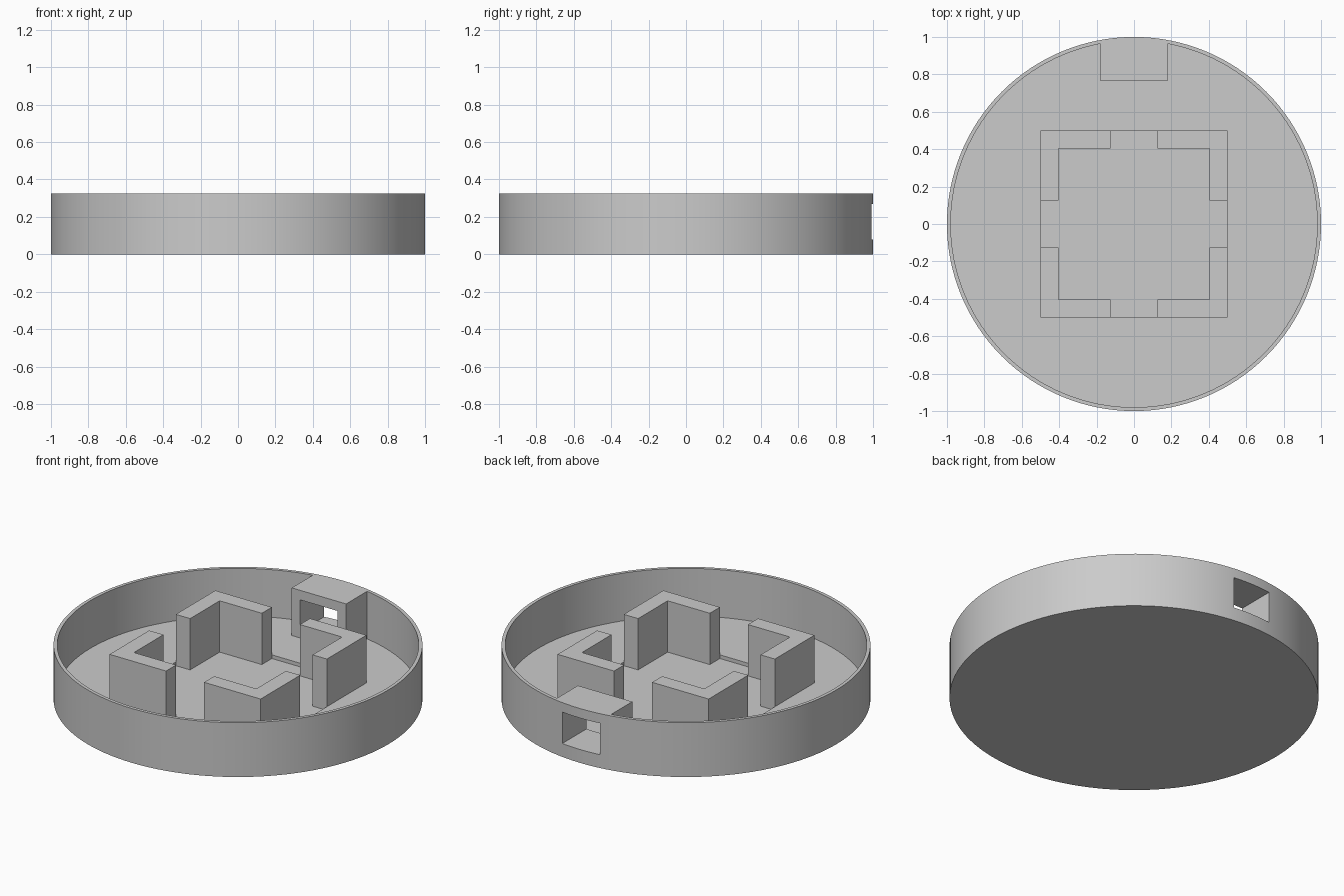
import bpy, bmesh, math

HEIGHT, FLOOR, RECESS = 0.325, 0.04, 0.018
SIDES = 128

if "Cube" in bpy.data.objects:
    bpy.data.objects.remove(bpy.data.objects["Cube"])

grey = bpy.data.materials.new("plain grey")
grey.use_nodes = True
colour = (0.6, 0.6, 0.6, 1)
grey.diffuse_color = colour
grey.node_tree.nodes["Principled BSDF"].inputs["Base Color"].default_value = colour


def prism(name, points, low, high):
    """Extrude a flat outline from one height to another."""
    bm = bmesh.new()
    face = bm.faces.new([bm.verts.new((x, y, low)) for x, y in points])
    top = bmesh.ops.extrude_face_region(bm, geom=[face])["geom"]
    bmesh.ops.translate(bm, vec=(0, 0, high - low),
                        verts=[v for v in top if isinstance(v, bmesh.types.BMVert)])
    bmesh.ops.recalc_face_normals(bm, faces=bm.faces)
    mesh = bpy.data.meshes.new(name)
    bm.to_mesh(mesh)
    bm.free()
    mesh.materials.append(grey)
    ob = bpy.data.objects.new(name, mesh)
    bpy.context.collection.objects.link(ob)
    return ob


def circle(radius):
    turns = [2 * math.pi * i / SIDES for i in range(SIDES)]
    return [(radius * math.cos(a), radius * math.sin(a)) for a in turns]


def rect(half, y0, y1):
    return [(-half, y0), (half, y0), (half, y1), (-half, y1)]


def cut(ob, cutter):
    """Subtract the cutter and remove it."""
    cutter.hide_render = True
    mod = ob.modifiers.new("cut", "BOOLEAN")
    mod.operation, mod.solver, mod.object = "DIFFERENCE", "EXACT", cutter
    bpy.context.view_layer.objects.active = ob
    bpy.ops.object.modifier_apply(modifier=mod.name)
    bpy.data.objects.remove(cutter)


# Round dish; the hollow is notched so the port block stays joined to the wall
hollow = prism("hollow_cutter", circle(0.98), FLOOR, 0.5)
cut(hollow, prism("block_cutter", rect(0.18, 0.765, 1.2), -0.1, HEIGHT + 0.5))
dish = prism("round_dish", circle(1), 0, HEIGHT)
cut(dish, hollow)

# Square recess in the floor and the port through the rear block
cut(dish, prism("recess_cutter", rect(0.5, -0.5, 0.5), RECESS, 0.2))
cut(dish, prism("port_cutter", rect(0.124, 0.6, 1.2), 0.08, 0.268))

# Four corner brackets
outer, inner, end = 0.5, 0.405, 0.126
corner = [(outer, outer), (end, outer), (end, inner),
          (inner, inner), (inner, end), (outer, end)]
for side, sx in (("left", 1), ("right", -1)):
    for place, sy in (("back", 1), ("front", -1)):
        prism(f"{place}_{side}_bracket", [(x * sx, y * sy) for x, y in corner],
              RECESS - 0.005, HEIGHT)

# Smooth round wall with sharp corners
bpy.ops.object.select_all(action="DESELECT")
dish.select_set(True)
bpy.context.view_layer.objects.active = dish
bpy.ops.object.shade_smooth_by_angle(angle=math.radians(30))
